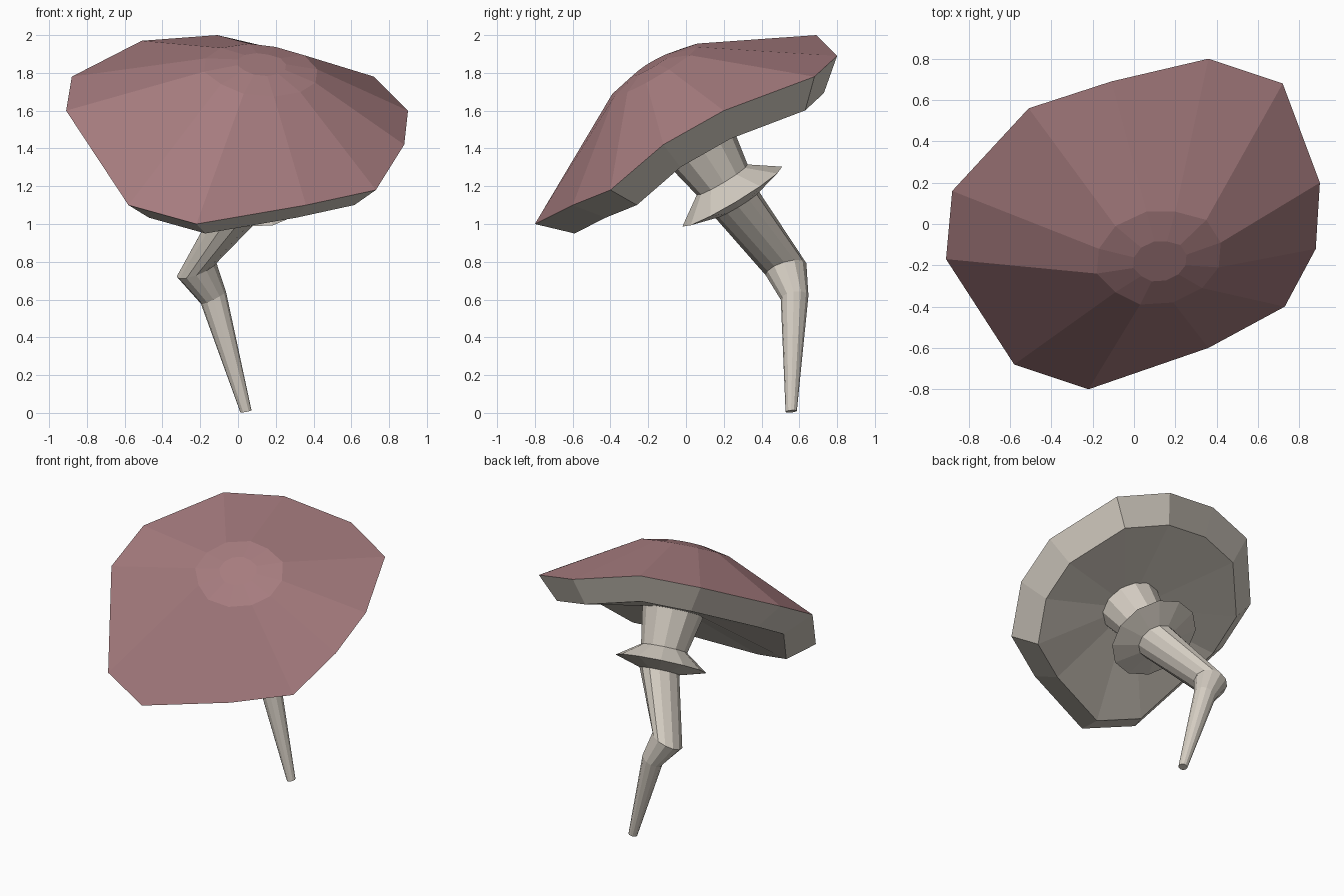
import bpy, bmesh, math
from mathutils import Vector

if "Cube" in bpy.data.objects:
    bpy.data.objects.remove(bpy.data.objects["Cube"])


def material(name, rgb):
    m = bpy.data.materials.new(name)
    m.diffuse_color = (*rgb, 1)
    m.use_nodes = True
    m.node_tree.nodes["Principled BSDF"].inputs["Base Color"].default_value = m.diffuse_color
    return m


cream = material("pale stem", (0.66, 0.61, 0.54))
rose = material("dusty rose", (0.38, 0.20, 0.21))


def loft(name, rings, mats, rule=lambda band: 0):
    """Skin equal-sized rings into a closed flat-shaded solid."""
    bm = bmesh.new()
    loops = [[bm.verts.new(p) for p in ring] for ring in rings]
    n = len(loops[0])
    for band, (a, b) in enumerate(zip(loops, loops[1:])):
        for i in range(n):
            j = (i + 1) % n
            bm.faces.new((a[i], a[j], b[j], b[i])).material_index = rule(band)
    bm.faces.new(loops[0]).material_index = rule(0)
    bm.faces.new(loops[-1]).material_index = rule(len(rings) - 2)
    bmesh.ops.recalc_face_normals(bm, faces=bm.faces)
    me = bpy.data.meshes.new(name)
    bm.to_mesh(me)
    bm.free()
    ob = bpy.data.objects.new(name, me)
    for m in mats:
        me.materials.append(m)
    bpy.context.collection.objects.link(ob)
    return ob


def circle(center, normal, radius, n=12):
    nv = Vector(normal).normalized()
    u = (Vector((1, 0, 0)) - nv * nv.x).normalized()
    v = nv.cross(u)
    return [Vector(center) + radius * (u * math.cos(t) + v * math.sin(t))
            for t in (2 * math.pi * i / n for i in range(n))]


AXIS = Vector((0.11, -0.51, 0.85)).normalized()   # cap and collar lean forward

# Cap: wavy rim, low crown, inset lip and nearly flat underside
rim = [Vector(p) for p in (
    (-0.11, 0.69, 2.0), (0.36, 0.80, 1.89), (0.72, 0.68, 1.78), (0.90, 0.20, 1.60),
    (0.88, -0.12, 1.42), (0.73, -0.40, 1.18), (0.36, -0.60, 1.10), (-0.22, -0.80, 1.0),
    (-0.58, -0.68, 1.10), (-0.91, -0.17, 1.60), (-0.88, 0.16, 1.78), (-0.51, 0.56, 1.97))]
crown_xy = ((0.06, 0.06), (0.20, 0.06), (0.35, 0.02), (0.42, -0.09), (0.41, -0.21), (0.33, -0.31),
            (0.19, -0.38), (0.03, -0.39), (-0.09, -0.33), (-0.18, -0.24), (-0.17, -0.12), (-0.09, -0.01))
crown = [Vector((x, y, 1.927 - 0.13 * x + 0.6 * y)) for x, y in crown_xy]
mid = sum(crown, Vector()) / len(crown)
top = [mid + (p - mid) * 0.43 + AXIS * 0.035 for p in crown]
lip = [Vector((0.83 * p.x + 0.01, 0.825 * p.y + 0.07, 0.835 * p.z + 0.115)) for p in rim]
neck_top = Vector((0.07, 0.05, 1.45))
under = [neck_top + (p - mid) * 0.6 for p in crown]
loft("mushroom_cap", [top, crown, rim, lip, under], [rose, cream],
     lambda band: 0 if band < 2 else 1)

# Stem: neck, flared collar, upper stalk, knee and tapering foot
collar = Vector((0.032, 0.245, 1.145))
loft("stem_with_collar", [
    circle(neck_top + AXIS * 0.04, AXIS, 0.215),
    circle(collar + AXIS * 0.105, AXIS, 0.157),
    circle(collar, AXIS, 0.308),
    circle(collar - AXIS * 0.05, AXIS, 0.135),
    circle((-0.22, 0.53, 0.76), (-0.4, -0.3, 1), 0.112),
    circle((-0.13, 0.575, 0.61), (-0.5, -0.15, 1), 0.074),
    circle((0.042, 0.557, 0.008), (-0.2, -0.1, 1), 0.03),
], [cream])
